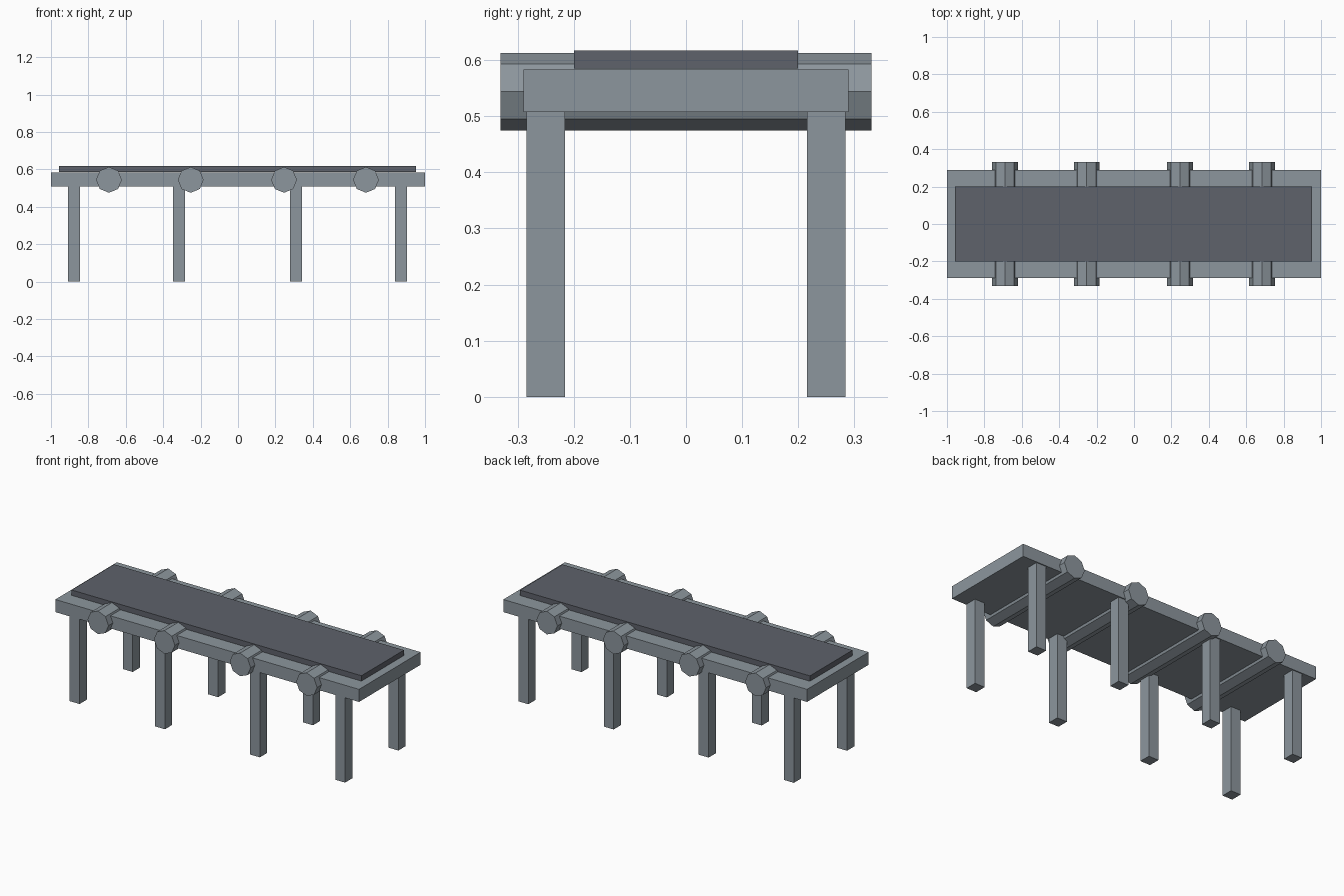
import bpy, math

if "Cube" in bpy.data.objects:
    bpy.data.objects.remove(bpy.data.objects["Cube"])


def material(name, rgb):
    m = bpy.data.materials.new(name)
    m.diffuse_color = (*rgb, 1)
    m.use_nodes = True
    m.node_tree.nodes["Principled BSDF"].inputs["Base Color"].default_value = m.diffuse_color
    return m


steel = material("steel grey", (0.264, 0.305, 0.338))
rubber = material("dark rubber", (0.112, 0.122, 0.145))


def box(name, x, y, z, mat):
    """Box from (min, max) ranges on each axis."""
    bpy.ops.mesh.primitive_cube_add(
        size=1, location=[(a + b) / 2 for a, b in (x, y, z)])
    ob = bpy.context.object
    ob.name = name
    ob.scale = [b - a for a, b in (x, y, z)]
    bpy.ops.object.transform_apply(location=False, rotation=False, scale=True)
    ob.data.materials.append(mat)
    return ob


# Bed frame and the belt lying on it
box("bed_frame", (-1, 1), (-0.29, 0.29), (0.508, 0.583), steel)
box("belt", (-0.956, 0.953), (-0.2, 0.2), (0.585, 0.617), rubber)

# Four pairs of square legs
for i, x in enumerate((-0.877, -0.315, 0.31, 0.872), 1):
    for side, y in (("front", -0.25), ("back", 0.25)):
        box(f"{side}_leg_{i}", (x - 0.0325, x + 0.0325),
            (y - 0.034, y + 0.034), (0, 0.508), steel)

# Eight-sided rollers running across, each with a corner at the top
for i, x in enumerate((-0.69, -0.253, 0.246, 0.684), 1):
    bpy.ops.mesh.primitive_cylinder_add(
        vertices=8, radius=0.069, depth=0.662,
        location=(x, 0, 0.544), rotation=(math.pi / 2, 0, 0))
    ob = bpy.context.object
    ob.name = f"roller_{i}"
    ob.data.materials.append(steel)
